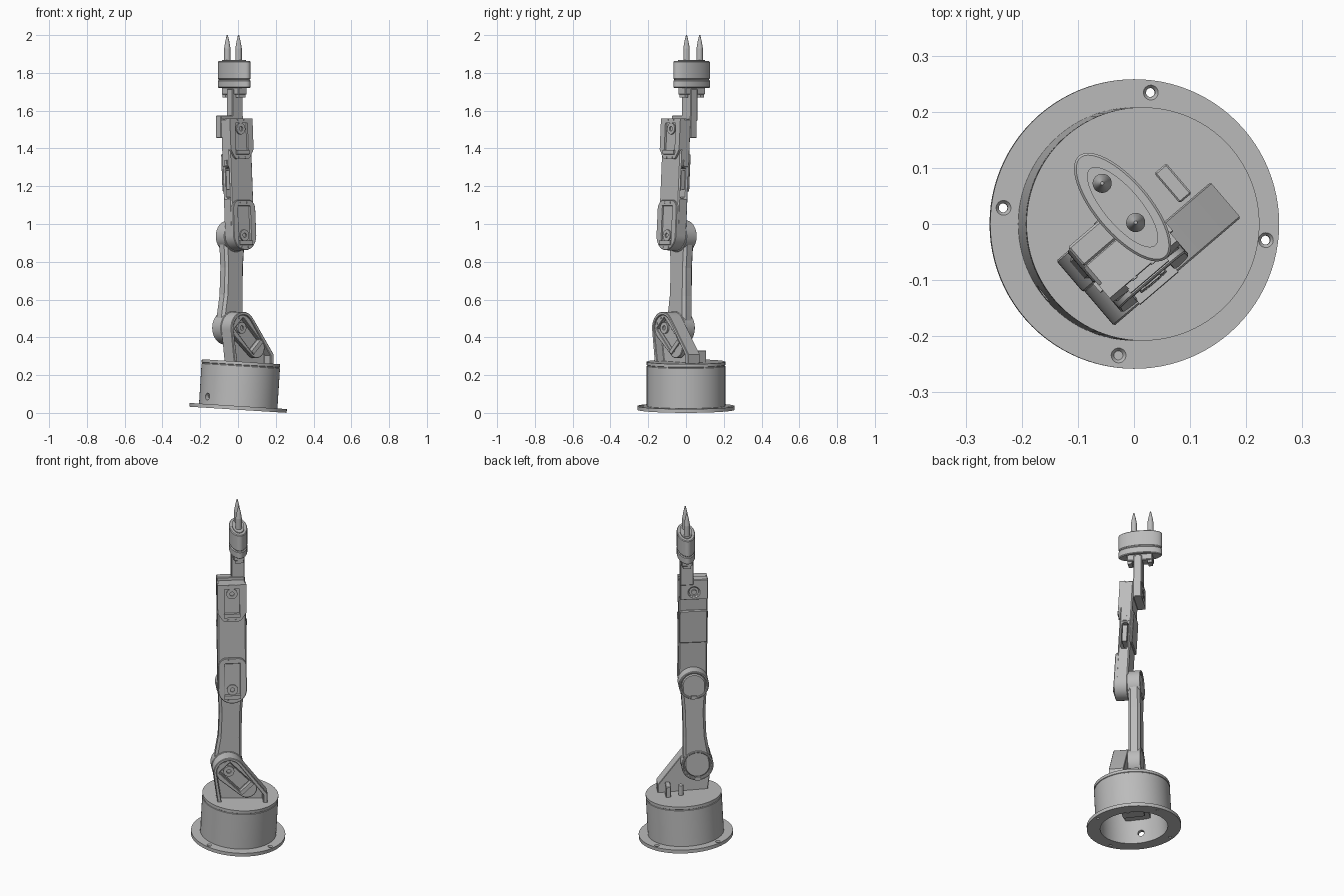
import bpy, bmesh, math
from math import sin, cos, pi, radians
from mathutils import Matrix, Vector, geometry

if "Cube" in bpy.data.objects:
    bpy.data.objects.remove(bpy.data.objects["Cube"])

grey = bpy.data.materials.new("plain grey")
grey.use_nodes = True
grey.diffuse_color = (0.5, 0.5, 0.5, 1)
grey.node_tree.nodes["Principled BSDF"].inputs["Base Color"].default_value = (0.5, 0.5, 0.5, 1)

# Frames: tilted base, arm turned about z (front is -y), leaning forearm
BASE = Matrix.Translation((0, 0, 0.0165)) @ Matrix.Rotation(radians(3.6), 4, 'Y')
ARM = Matrix.Rotation(radians(40.5), 4, 'Z')
ELBOW = Matrix.Translation((0, 0, 0.94))
FORE = ARM @ ELBOW @ Matrix.Rotation(radians(-3.1), 4, 'X') @ ELBOW.inverted()


def make_object(name, bm):
    bmesh.ops.recalc_face_normals(bm, faces=bm.faces)
    mesh = bpy.data.meshes.new(name)
    bm.to_mesh(mesh)
    bm.free()
    obj = bpy.data.objects.new(name, mesh)
    bpy.context.scene.collection.objects.link(obj)
    return obj


def finish(name, bm, frame, cuts=(), bevel=0):
    """Turn a bmesh into a part: cut, bevel, shade, colour and place it."""
    obj = make_object(name, bm)
    helpers = [make_object("cutter", c) for c in cuts]
    for h in helpers:
        h.hide_render = True
        mod = obj.modifiers.new("cut", 'BOOLEAN')
        mod.operation, mod.solver, mod.object = 'DIFFERENCE', 'EXACT', h
    if bevel:
        mod = obj.modifiers.new("bevel", 'BEVEL')
        mod.width, mod.segments, mod.limit_method = bevel, 1, 'ANGLE'
        mod.angle_limit = radians(40)
    if obj.modifiers:
        deps = bpy.context.evaluated_depsgraph_get()
        mesh = bpy.data.meshes.new_from_object(obj.evaluated_get(deps))
        obj.modifiers.clear()
        obj.data = mesh
    for h in helpers:
        bpy.data.objects.remove(h)
    obj.data.materials.clear()
    obj.data.materials.append(grey)
    obj.data.shade_smooth()
    obj.data.set_sharp_from_angle(angle=radians(30))
    obj.matrix_world = frame
    return obj


def hull(circles, y0, y1):
    """Plate in the xz plane: outline wrapped round circles (x, z, r)."""
    pts = []
    for x, z, r in circles:
        n = 48 if r else 1
        pts += [Vector((x + r * cos(2 * pi * i / n), z + r * sin(2 * pi * i / n))) for i in range(n)]
    bm = bmesh.new()
    ring = [bm.verts.new((pts[i].x, y0, pts[i].y)) for i in geometry.convex_hull_2d(pts)]
    out = bmesh.ops.extrude_face_region(bm, geom=[bm.faces.new(ring)])
    bmesh.ops.translate(bm, vec=(0, y1 - y0, 0), verts=[v for v in out["geom"] if isinstance(v, bmesh.types.BMVert)])
    return bm


def rect(x, z, w, h, angle=0):
    """Corners of a rectangle whose height axis leans by angle towards +x."""
    c, s = cos(angle), sin(angle)
    return [(x + c * i * w / 2 + s * j * h / 2, z - s * i * w / 2 + c * j * h / 2, 0)
            for i in (-1, 1) for j in (-1, 1)]


def lathe(profile):
    bm = bmesh.new()
    vs = [bm.verts.new((r, 0, z)) for r, z in profile]
    edges = [bm.edges.new(e) for e in zip(vs, vs[1:] + vs[:1])]
    bmesh.ops.spin(bm, geom=vs + edges, axis=(0, 0, 1), cent=(0, 0, 0), angle=2 * pi, steps=96)
    bmesh.ops.remove_doubles(bm, verts=bm.verts, dist=1e-5)
    return bm


def rod(x, y, z0, z1, r0, r1=None, sx=1, sy=1):
    """Upright cylinder, cone or elliptical drum."""
    bm = bmesh.new()
    bmesh.ops.create_cone(bm, cap_ends=True, segments=64, radius1=r0,
                          radius2=r0 if r1 is None else r1, depth=z1 - z0)
    bmesh.ops.transform(bm, verts=bm.verts, matrix=Matrix.Translation((x, y, (z0 + z1) / 2))
                        @ Matrix.Diagonal((sx, sy, 1, 1)))
    return bm


def servo(tag, joint, angle, near, far, bar, front, frame, outline):
    """Raised frame with a pocket, motor, horn, end bar and screws."""
    jx, jz = joint

    def along(d, side=0):
        return (jx + sin(angle) * d + cos(angle) * side, jz + cos(angle) * d - sin(angle) * side)
    mid, length = along((near + far) / 2), far - near
    finish(tag + "_servo_frame", hull(outline, front, front + 0.03), frame,
           [hull(rect(*mid, 0.084, length, angle), front - 0.01, front + 0.024)], 0.003)
    finish(tag + "_servo_body", hull(rect(*mid, 0.07, length - 0.014, angle), front + 0.015, front + 0.026), frame)
    finish(tag + "_servo_horn", hull([(jx, jz, 0.03)], front + 0.004, front + 0.02), frame,
           [hull([(jx, jz, 0.012)], front - 0.01, front + 0.014)])
    finish(tag + "_servo_bar", hull(rect(*along(bar), 0.09, 0.022, angle), front - 0.008, front + 0.02), frame)
    for d in (near - 0.018, far + 0.018):
        for side in (-0.022, 0.022):
            finish(tag + "_screw", hull([(*along(d, side), 0.006)], front - 0.003, front + 0.002), frame)


# Base: flanged hollow drum with lid seam, bolt holes and a cable port
drum = lathe([(0.258, 0), (0.258, 0.02), (0.208, 0.02), (0.208, 0.232), (0.205, 0.234), (0.205, 0.237),
              (0.208, 0.239), (0.208, 0.255), (0, 0.255), (0, 0.236), (0.185, 0.236), (0.185, 0)])
cuts = []
for k in range(4):
    a = radians(83 + 90 * k)
    x, y = 0.236 * cos(a), 0.236 * sin(a)
    cuts += [rod(x, y, -0.02, 0.03, 0.008), rod(x, y, 0.013, 0.0211, 0.008, 0.014)]
port = rod(0, 0, 0.15, 0.25, 0.018)
bmesh.ops.transform(port, verts=port.verts, matrix=Matrix.Translation((0, 0, 0.06))
                    @ Matrix.Rotation(radians(217), 4, 'Z') @ Matrix.Rotation(pi / 2, 4, 'Y'))
finish("base_drum", drum, BASE, cuts + [port])
finish("base_motor", hull(rect(0, 0.16, 0.06, 0.16), -0.06, 0.06), BASE @ ARM)
finish("base_motor_shelf", hull(rect(0, 0.15, 0.36, 0.02), -0.07, 0.07), BASE @ ARM)
finish("cable_socket", hull(rect(0.1, 0.295, 0.028, 0.07), -0.025, 0.045), ARM, bevel=0.003)
finish("cable_peg", rod(0.03, 0.02, 0.25, 0.33, 0.014), ARM)

# Shoulder bracket: open-bottomed shell with a slanted servo
sx, sz = -0.06, 0.45
shell = [(sx, sz, 0.085), (-0.12, 0.25, 0), (0.152, 0.25, 0), (0.152, 0.31, 0)]
hollow = [(sx, sz, 0.068), (-0.09, 0.2, 0), (0.128, 0.2, 0), (0.128, 0.305, 0)]
finish("shoulder_bracket", hull(shell, -0.115, -0.032), ARM, [hull(hollow, -0.2, -0.065)], 0.003)
servo("shoulder", (sx, sz), radians(136), -0.035, 0.13, 0.14, -0.107, ARM,
      [(sx, sz, 0.07), (0.04, 0.345, 0.055)])

# Upper arm: two joint drums flaring into a narrower web
ex, ez = -0.04, 0.935
low, high = (sx, sz, 0.088), (ex, ez, 0.083)
waist_low, waist_high = (-0.046, 0.62, 0.064), (-0.042, 0.77, 0.062)
finish("upper_arm_lower_flare", hull([(sx, sz, 0.078), waist_low], -0.03, 0.036), ARM, bevel=0.014)
finish("upper_arm_web", hull([waist_low, waist_high], -0.03, 0.036), ARM, bevel=0.014)
finish("upper_arm_upper_flare", hull([waist_high, (ex, ez, 0.073)], -0.03, 0.036), ARM, bevel=0.014)
for tag, (x, z, r) in (("shoulder", low), ("elbow", high)):
    finish(tag + "_joint_drum", hull([(x, z, r)], -0.034, 0.04), ARM,
           [hull([(x, z, r - 0.012)], 0.03, 0.06)], 0.003)
    finish(tag + "_joint_hub", hull([(x, z, 0.03)], 0.02, 0.036), ARM,
           [hull([(x, z, 0.011)], 0.026, 0.06)])
    finish(tag + "_joint_lug", hull(rect(x, z - r + 0.012, 0.03, 0.02), 0.02, 0.044), ARM)

# Forearm: round-ended slab with a cross slot, rear cover and two servos
body = [(ex, ez, 0.079), (-0.119, 1.555, 0), (0.039, 1.555, 0)]
slot = hull(rect(ex, 1.215, 0.4, 0.16), -0.08, -0.045)
finish("forearm_body", hull(body, -0.094, -0.028), FORE, [slot], 0.008)
finish("roll_motor", hull(rect(ex, 1.23, 0.14, 0.1), -0.076, -0.05), FORE)
finish("forearm_rear_cover", hull(rect(ex, 1.27, 0.154, 0.2), -0.032, -0.018), FORE, bevel=0.005)
for side in (-0.079, 0.079):
    finish("slot_clip", hull(rect(ex + side, 1.32, 0.012, 0.03), -0.075, -0.055), FORE)
servo("elbow", (ex, ez), 0, -0.045, 0.155, -0.04, -0.106, FORE,
      [(ex, ez, 0.079), (ex - 0.03, 1.075, 0.048), (ex + 0.03, 1.075, 0.048)])
servo("wrist", (ex, 1.5), pi, -0.03, 0.135, 0.125, -0.106, FORE,
      [(-0.119, 1.555, 0), (0.039, 1.555, 0), (-0.119, 1.39, 0), (0.039, 1.39, 0),
       (ex - 0.035, 1.362, 0.022), (ex + 0.035, 1.362, 0.022)])

# Wrist: rear plate with hub and an offset stem
finish("wrist_plate", hull(rect(ex, 1.515, 0.155, 0.12), 0, 0.045), ARM,
       [hull([(ex, 1.5, 0.03)], 0.035, 0.06)], 0.004)
finish("wrist_hub", hull([(ex, 1.5, 0.014)], 0.02, 0.047), ARM)
finish("wrist_stem", hull(rect(0, 1.63, 0.075, 0.17), 0.002, 0.05), ARM, bevel=0.004)

# Gripper: oval head in two halves on a neck, with two pointed fingers
gx, gy = 0.004, 0.036
finish("gripper_neck", hull(rect(gx, 1.705, 0.06, 0.04), gy - 0.07, gy + 0.07), ARM, bevel=0.004)
for side in (-0.055, 0.055):
    finish("gripper_neck_lug", hull(rect(gx, 1.695, 0.045, 0.05), gy + side - 0.012, gy + side + 0.012), ARM)
for tag, z0, z1, k in (("lower_half", 1.72, 1.762, 0.12), ("seam", 1.76, 1.768, 0.115), ("upper_half", 1.766, 1.862, 0.12)):
    finish("gripper_" + tag, rod(gx, gy, z0, z1, k, sx=0.41), ARM, bevel=0.004)
finish("gripper_top_oval", rod(gx, gy, 1.86, 1.867, 0.09, sx=0.36), ARM)
for y in (gy - 0.036, gy + 0.056):
    finish("finger_collar", rod(gx, y, 1.85, 1.93, 0.017), ARM)
    finish("finger_shaft", rod(gx, y, 1.93, 1.965, 0.017, 0.011), ARM)
    finish("finger_tip", rod(gx, y, 1.965, 2.0, 0.011, 0.003), ARM)
